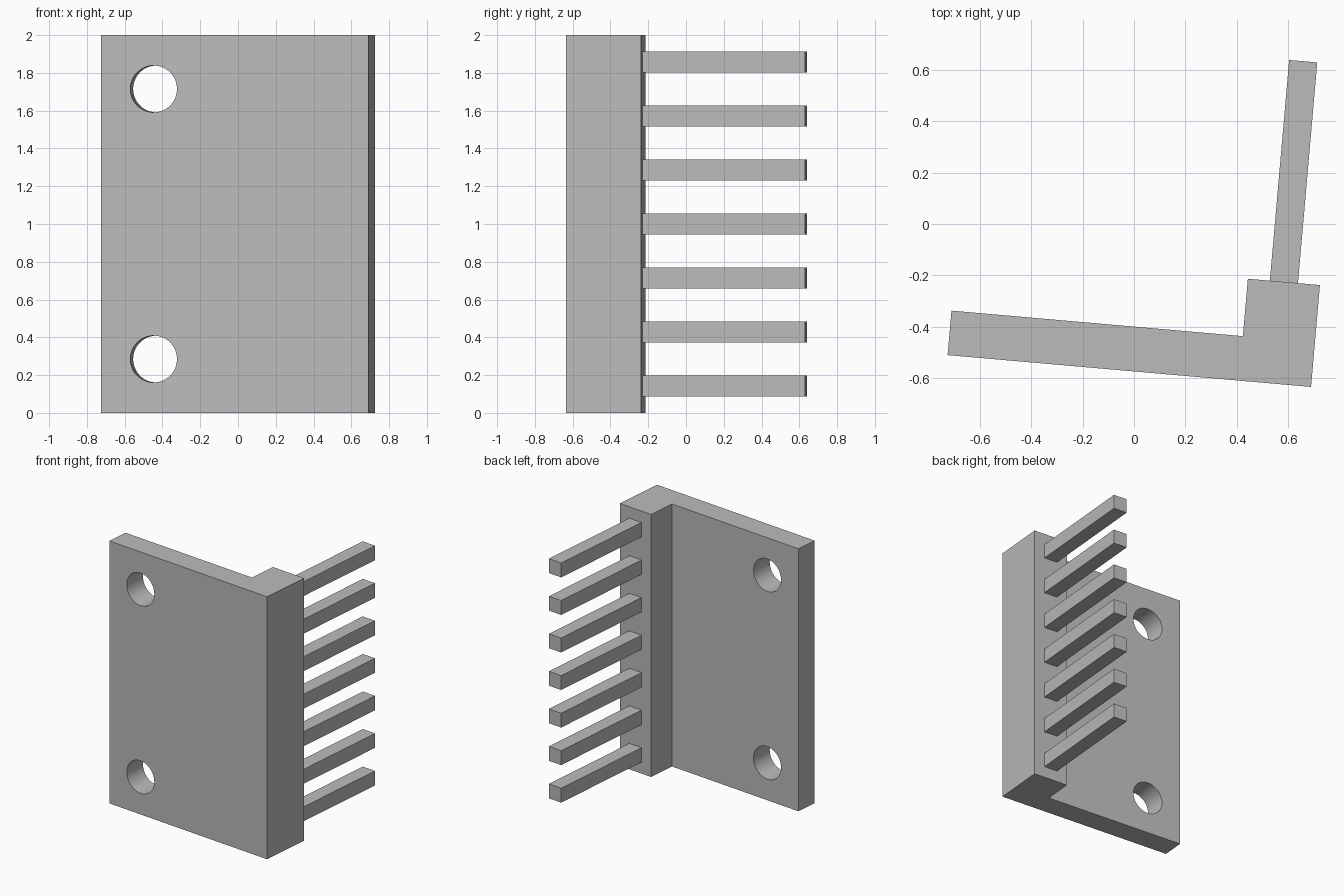
import bpy, bmesh, math
from mathutils import Matrix

if "Cube" in bpy.data.objects:
    bpy.data.objects.remove(bpy.data.objects["Cube"])

grey = bpy.data.materials.new("grey")
grey.use_nodes = True
COLOUR = (0.5, 0.5, 0.5, 1)
grey.diffuse_color = COLOUR
grey.node_tree.nodes["Principled BSDF"].inputs["Base Color"].default_value = COLOUR

# Local frame: origin at the outer corner of the L, turned five degrees
FRAME = Matrix.Translation((0.69, -0.635, 0)) @ Matrix.Rotation(math.radians(-5), 4, 'Z')
HEIGHT = 2.0
PLATE_LENGTH, PLATE_DEPTH = 1.422, 0.174
BLOCK_WIDTH, BLOCK_DEPTH = 0.282, 0.3985
PIN_SIZE, PIN_END, PIN_PITCH = 0.11, 1.262, 0.286


def add_object(name, bm):
    bmesh.ops.recalc_face_normals(bm, faces=bm.faces)
    mesh = bpy.data.meshes.new(name)
    bm.to_mesh(mesh)
    bm.free()
    mesh.materials.append(grey)
    obj = bpy.data.objects.new(name, mesh)
    obj.matrix_world = FRAME
    bpy.context.collection.objects.link(obj)
    return obj


# L-shaped body, extruded upward from its footprint
profile = [(-PLATE_LENGTH, 0), (0, 0), (0, BLOCK_DEPTH), (-BLOCK_WIDTH, BLOCK_DEPTH),
           (-BLOCK_WIDTH, PLATE_DEPTH), (-PLATE_LENGTH, PLATE_DEPTH)]
bm = bmesh.new()
base = bm.faces.new([bm.verts.new((x, y, 0)) for x, y in profile])
top = bmesh.ops.extrude_face_region(bm, geom=[base])
bmesh.ops.translate(bm, vec=(0, 0, HEIGHT),
                    verts=[v for v in top["geom"] if isinstance(v, bmesh.types.BMVert)])
body = add_object("bracket_body", bm)

# Two round mounting holes
bm = bmesh.new()
for side in (-1, 1):
    place = Matrix.Translation((-1.141, PLATE_DEPTH / 2, HEIGHT / 2 + side * 0.715))
    bmesh.ops.create_cone(bm, cap_ends=True, segments=64, radius1=0.124, radius2=0.124,
                          depth=0.4, matrix=place @ Matrix.Rotation(math.pi / 2, 4, 'X'))
cutter = add_object("hole_cutter", bm)
cutter.hide_render = True
cutter.hide_set(True)
cut = body.modifiers.new("mounting_holes", 'BOOLEAN')
cut.operation = 'DIFFERENCE'
cut.solver = 'EXACT'
cut.object = cutter

# Apply the cut, remove the cutter, and smooth the hole walls
bpy.context.view_layer.objects.active = body
body.select_set(True)
bpy.ops.object.modifier_apply(modifier=cut.name)
bpy.data.objects.remove(cutter)
bpy.ops.object.shade_smooth_by_angle(angle=math.radians(30))

# Row of seven square pins behind the block
length = PIN_END - BLOCK_DEPTH
for i in range(7):
    bm = bmesh.new()
    place = Matrix.Translation((-BLOCK_WIDTH / 2, BLOCK_DEPTH + length / 2,
                                HEIGHT / 2 + (i - 3) * PIN_PITCH))
    bmesh.ops.create_cube(bm, size=1, matrix=place @ Matrix.Diagonal((PIN_SIZE, length, PIN_SIZE, 1)))
    add_object(f"pin_{i + 1}", bm)
